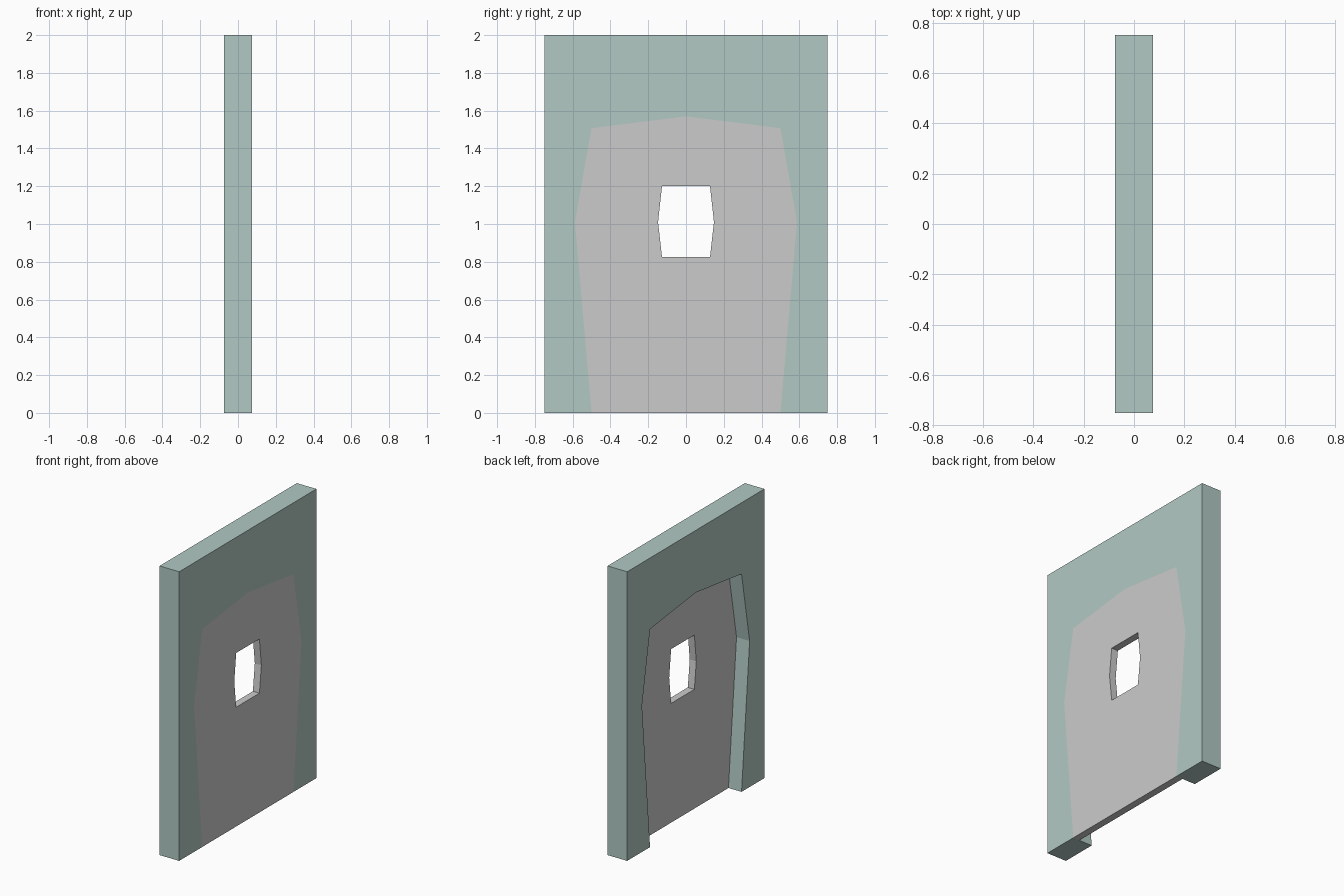
import bpy, bmesh

if "Cube" in bpy.data.objects:
    bpy.data.objects.remove(bpy.data.objects["Cube"])

# Half profiles in (y, z); the mirror modifier makes the other half
opening = [(0.5, 0.0), (0.588, 1.01), (0.5, 1.507), (0.0, 1.57)]
window = [(0.0, 1.2), (0.127, 1.2), (0.148, 1.01), (0.127, 0.825), (0.0, 0.825)]


def mirrored_slab(name, profile, x0, x1):
    """Extrude a half profile along x, open it on the seam and mirror it over y."""
    bm = bmesh.new()
    face = bm.faces.new([bm.verts.new((x0, y, z)) for y, z in profile])
    ext = bmesh.ops.extrude_face_region(bm, geom=[face], use_keep_orig=True)
    moved = [v for v in ext["geom"] if isinstance(v, bmesh.types.BMVert)]
    bmesh.ops.translate(bm, verts=moved, vec=(x1 - x0, 0, 0))
    bmesh.ops.recalc_face_normals(bm, faces=bm.faces[:])
    seam = [f for f in bm.faces if all(abs(v.co.y) < 1e-5 for v in f.verts)]
    bmesh.ops.delete(bm, geom=seam, context="FACES")
    mesh = bpy.data.meshes.new(name)
    bm.to_mesh(mesh)
    bm.free()
    obj = bpy.data.objects.new(name, mesh)
    bpy.context.collection.objects.link(obj)
    mod = obj.modifiers.new("Mirror", "MIRROR")
    mod.use_axis = (False, True, False)
    mod.use_clip = True
    return obj


# Wall with the faceted doorway cut through it
wall = mirrored_slab("wall", [(0.75, 0.0), (0.75, 2.0), (0.0, 2.0)] + opening[::-1], -0.075, 0.075)
paint = bpy.data.materials.new("wall_paint")
paint.diffuse_color = (0.44, 0.584, 0.546, 1.0)
paint.use_nodes = True
paint.node_tree.nodes["Principled BSDF"].inputs["Base Color"].default_value = paint.diffuse_color
wall.data.materials.append(paint)

# Thin door panel with a window, flush with the +x side of the wall
mirrored_slab("door", [(0.0, 0.0)] + opening + window, 0.025, 0.075)
